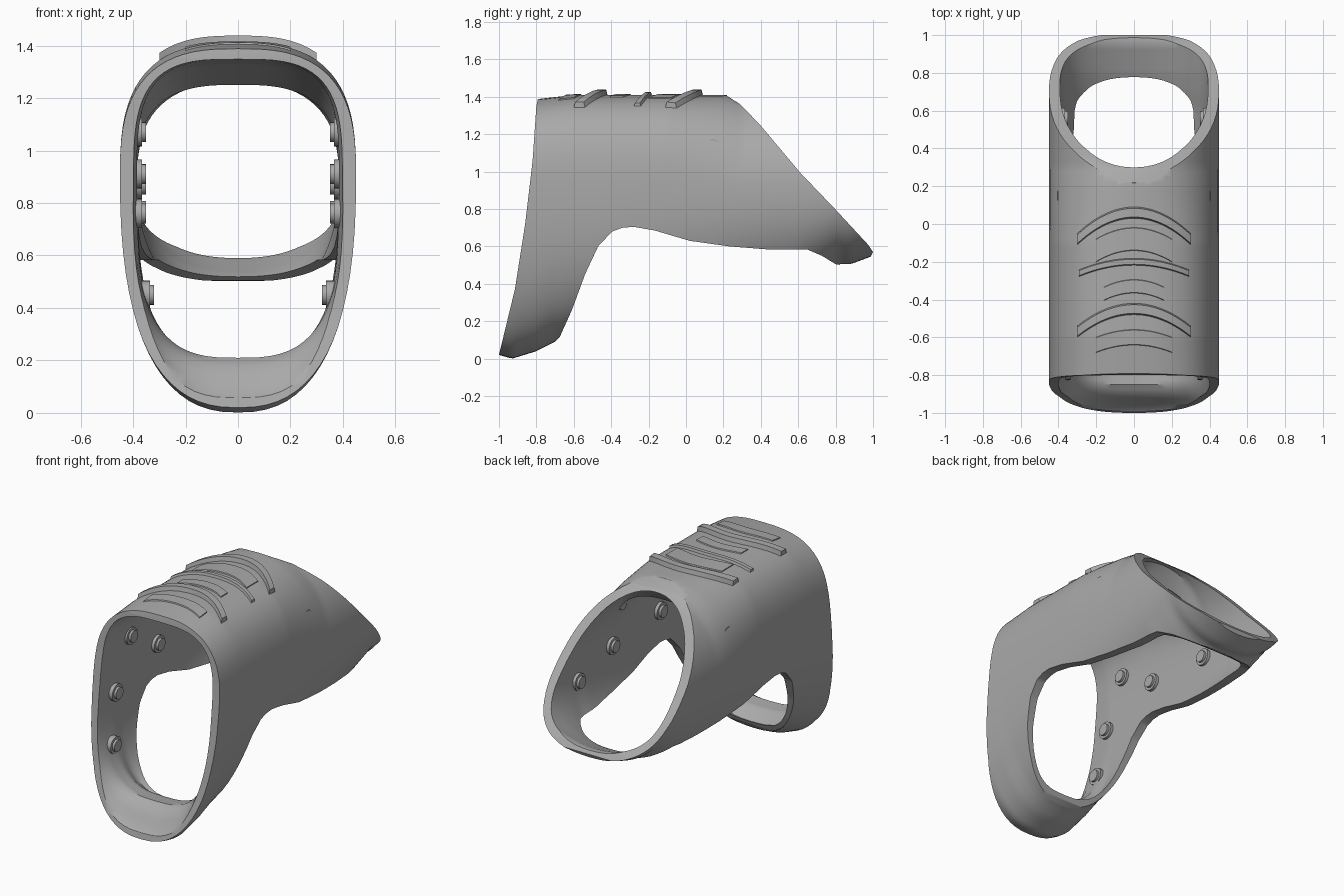
import bpy, bmesh, math
from mathutils import Matrix

cube = bpy.data.objects.get("Cube")
if cube:
    bpy.data.objects.remove(cube)

grey = bpy.data.materials.new("mid_grey")
grey.use_nodes = True
grey.diffuse_color = (0.4, 0.4, 0.4, 1)
grey.node_tree.nodes["Principled BSDF"].inputs["Base Color"].default_value = (0.4, 0.4, 0.4, 1)


def make(name, bm, smooth=True):
    bmesh.ops.recalc_face_normals(bm, faces=bm.faces)
    me = bpy.data.meshes.new(name)
    bm.to_mesh(me)
    bm.free()
    me.materials.append(grey)
    ob = bpy.data.objects.new(name, me)
    bpy.context.collection.objects.link(ob)
    if smooth:
        finish(ob)
    return ob


def finish(ob):
    bpy.ops.object.select_all(action='DESELECT')
    ob.select_set(True)
    bpy.context.view_layer.objects.active = ob
    bpy.ops.object.shade_smooth_by_angle(angle=math.radians(35))


def lerp(keys, y):
    for (a, p), (b, q) in zip(keys, keys[1:]):
        if y <= b:
            return p + (q - p) * max(0, (y - a) / (b - a))
    return keys[-1][1]


# Heights, widths and roundness of the outer and inner skins along the body
OUT_TOP = [(-.82, 1.385), (-.6, 1.41), (.2, 1.41), (.32, 1.4)]
OUT_LOW = [(-1, .02), (-.93, 0), (-.8, .04), (-.7, .09), (-.5, .15),
           (.6, .38), (.75, .46), (.82, .505), (.88, .505), (1, .55)]
OUT_WIDTH = [(-1, .45), (1, .45)]
OUT_N_TOP = [(-.1, 2.8), (.3, 2.05)]
OUT_N_LOW = [(-.5, 2.45), (.5, 2.2)]
IN_TOP = [(-.85, 1.35), (-.3, 1.33), (.12, 1.25), (.2, 1.26), (.27, 1.35)]
IN_LOW = [(-.99, .05), (-.9, .18), (-.85, .21), (-.75, .2), (-.68, .14),
          (-.5, .2), (.6, .42), (.7, .48), (.8, .53), (.95, .59)]
IN_WIDTH = [(-.95, .41), (-.7, .385), (.5, .385), (.9, .4)]
IN_N_TOP = [(-.1, 3.3), (.15, 2.8), (.28, 2.1)]
IN_N_LOW = [(-.5, 3), (.5, 2.3)]
MID, SEG = .9, 72


def section(y, width, low, top, n_low, n_top):
    """One closed cross-section: two half superellipses meeting at mid height."""
    pts = []
    for i in range(SEG):
        a = math.tau * i / SEG
        c, s = math.cos(a), math.sin(a)
        n = lerp(n_top if s >= 0 else n_low, y)
        h = lerp(top, y) - MID if s >= 0 else MID - lerp(low, y)
        pts.append((math.copysign(abs(c) ** (2 / n), c) * lerp(width, y), y,
                    MID + math.copysign(abs(s) ** (2 / n), s) * h))
    return pts


# Hollow tube that the shell is cut from
bm = bmesh.new()
ys = [-1.1 + .025 * i for i in range(89)]
outer, inner = [[[bm.verts.new(p) for p in section(y, *skin)] for y in ys] for skin in (
    (OUT_WIDTH, OUT_LOW, OUT_TOP, OUT_N_LOW, OUT_N_TOP),
    (IN_WIDTH, IN_LOW, IN_TOP, IN_N_LOW, IN_N_TOP))]
loops = outer + inner[::-1]
for r, s in zip(loops, loops[1:] + loops[:1]):
    for i in range(SEG):
        j = (i + 1) % SEG
        bm.faces.new((r[i], r[j], s[j], s[i]))
shell = make("shell", bm, False)

# Side outline that trims the slanted openings and the arched underside
OUTLINE = [(-1, .02), (-.915, .37), (-.86, .72), (-.82, 1.06), (-.8, 1.35), (-.77, 1.5),
           (.17, 1.5), (.22, 1.405), (.29, 1.36), (.396, 1.25), (.61, .995), (.797, .8),
           (.973, .61), (1, .57), (.983, .535), (.866, .495), (.8, .505), (.727, .55),
           (.65, .583), (.45, .583), (.235, .6), (.02, .63), (-.166, .685), (-.28, .705),
           (-.34, .7), (-.395, .68), (-.47, .6), (-.54, .45), (-.61, .26), (-.674, .118),
           (-.727, .06), (-.925, -.005)]
bm = bmesh.new()
face = bm.faces.new([bm.verts.new((-.6, y, z)) for y, z in OUTLINE])
ext = bmesh.ops.extrude_face_region(bm, geom=[face])
bmesh.ops.translate(bm, vec=(1.2, 0, 0),
                    verts=[v for v in ext["geom"] if isinstance(v, bmesh.types.BMVert)])
cutter = make("side_outline_cutter", bm, False)
mod = shell.modifiers.new("trim", 'BOOLEAN')
mod.operation, mod.solver, mod.object = 'INTERSECT', 'EXACT', cutter
bpy.context.view_layer.objects.active = shell
bpy.ops.object.modifier_apply(modifier="trim")
bpy.data.objects.remove(cutter)
finish(shell)


def roof(x, y):
    n = lerp(OUT_N_TOP, y)
    return MID + (lerp(OUT_TOP, y) - MID) * (1 - abs(x / .45) ** n) ** (1 / n)


def band(name, y0, half, width, sag, height):
    """Raised strip lying across the roof, its ends swept forward."""
    bm = bmesh.new()
    rows = []
    for i in range(25):
        x = half * (i / 12 - 1)
        y = y0 - sag * (x / half) ** 2
        prof = [(-width / 2, -.02), (-width / 2 + .012, height),
                (width / 2 - .012, height), (width / 2, -.02)]
        rows.append([bm.verts.new((x, y + dy, roof(x, y + dy) + dz)) for dy, dz in prof])
    for r, s in zip(rows, rows[1:]):
        for k in range(4):
            bm.faces.new((r[k], r[(k + 1) % 4], s[(k + 1) % 4], s[k]))
    bm.faces.new(rows[0])
    bm.faces.new(rows[-1])
    make(name, bm)


# Arched ribs and the low panels between them
for name, y, half, width, sag, height in (
        ("rear_rib", .06, .3, .07, .14, .028),
        ("middle_rib", -.2, .29, .05, .06, .015),
        ("front_rib", -.45, .3, .07, .12, .028),
        ("rear_panel", -.08, .2, .14, .06, .006),
        ("middle_panel", -.33, .16, .09, .04, .006),
        ("front_panel", -.6, .2, .1, .04, .006)):
    band(name, y, half, width, sag, height)

# Shallow stepped round bosses on the inner walls
BOSSES = ((-.77, .45), (-.71, .76), (-.56, 1.07), (-.28, .91),
          (.21, .87), (.14, 1.12), (.56, .77))
for side, label in ((1, "left"), (-1, "right")):
    for i, (y, z) in enumerate(BOSSES):
        bm = bmesh.new()
        wall = .375 if z < .6 else .405
        for radius, depth in ((.055, .04), (.038, .055)):
            bmesh.ops.create_cone(
                bm, cap_ends=True, segments=20, radius1=radius, radius2=radius, depth=depth,
                matrix=Matrix.Translation((side * (wall - depth / 2), y, z))
                @ Matrix.Rotation(math.pi / 2, 4, 'Y'))
        make(f"{label}_boss_{i + 1}", bm)
